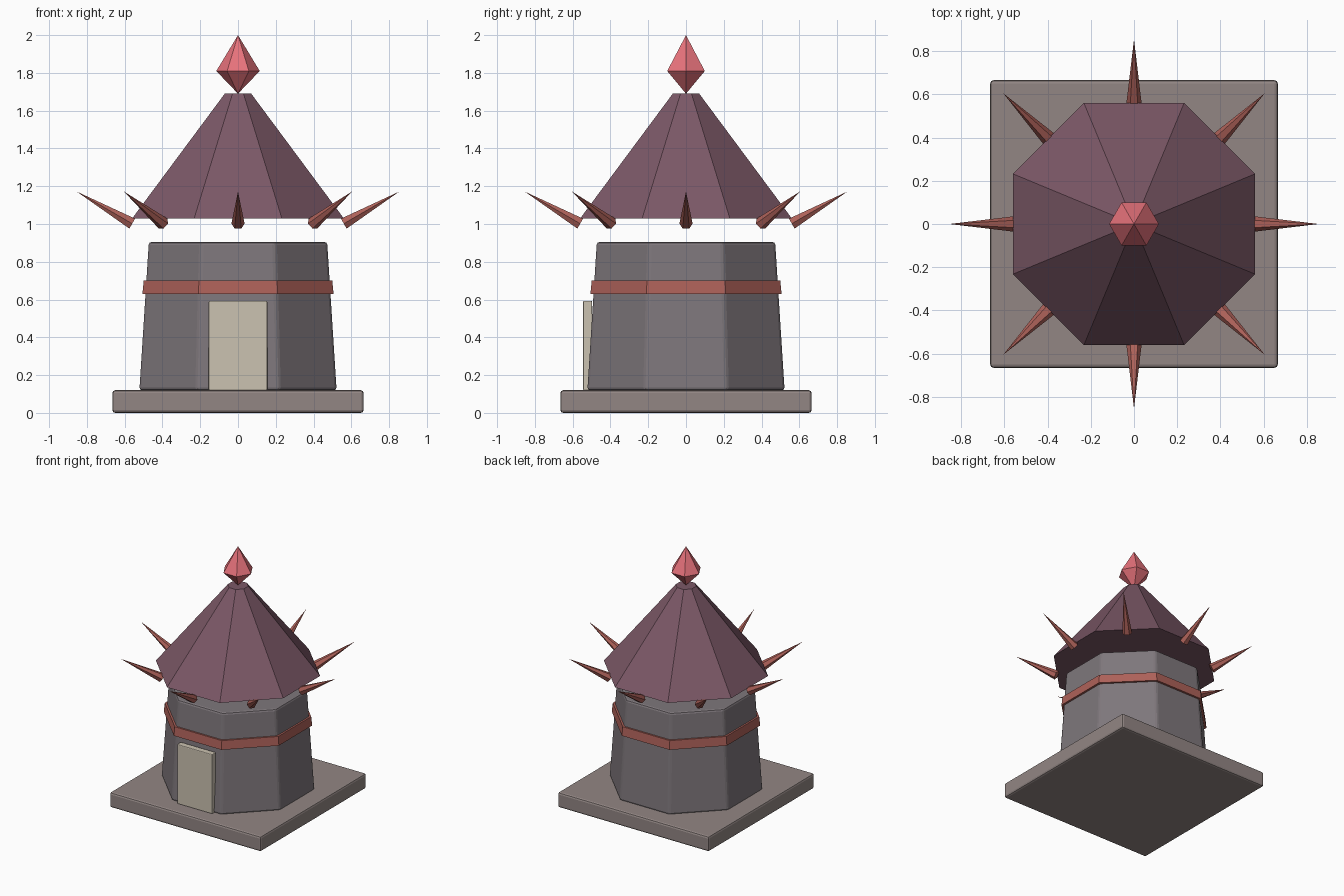
import bpy, bmesh
from math import sin, cos, pi, radians
from mathutils import Matrix

if "Cube" in bpy.data.objects:
    bpy.data.objects.remove(bpy.data.objects["Cube"])


def material(name, color):
    m = bpy.data.materials.new(name)
    m.diffuse_color = (*color, 1)
    m.use_nodes = True
    m.node_tree.nodes["Principled BSDF"].inputs["Base Color"].default_value = m.diffuse_color
    return m


stone = material("stone", (0.21, 0.185, 0.2))
slab_stone = material("slab_stone", (0.29, 0.24, 0.23))
wood = material("pale_wood", (0.60, 0.54, 0.44))
copper = material("copper", (0.42, 0.12, 0.10))
slate = material("slate", (0.20, 0.098, 0.135))
crystal = material("crystal", (0.80, 0.17, 0.20))


def finish(name, bm, mat, bevel=0):
    bmesh.ops.recalc_face_normals(bm, faces=bm.faces)
    me = bpy.data.meshes.new(name)
    bm.to_mesh(me)
    bm.free()
    me.materials.append(mat)
    ob = bpy.data.objects.new(name, me)
    bpy.context.collection.objects.link(ob)
    if bevel:
        mod = ob.modifiers.new("soft_edges", 'BEVEL')
        mod.width, mod.segments = bevel, 2
    return ob


def prism(name, sides, profile, phase, mat, bevel=0, matrix=None):
    """Stack of n-sided rings from (radius, z) points; radius 0 is a point."""
    bm = bmesh.new()
    rings = []
    for r, z in profile:
        if r == 0:
            rings.append([bm.verts.new((0, 0, z))] * sides)
        else:
            rings.append([bm.verts.new((r * cos(phase + 2 * pi * i / sides),
                                        r * sin(phase + 2 * pi * i / sides), z))
                          for i in range(sides)])
    for a, b in zip(rings, rings[1:]):
        for i in range(sides):
            j = (i + 1) % sides
            bm.faces.new(list(dict.fromkeys((a[i], a[j], b[j], b[i]))))
    for ring, (r, z) in ((rings[0], profile[0]), (rings[-1], profile[-1])):
        if r:
            bm.faces.new(ring)
    if matrix:
        bm.transform(matrix)
    return finish(name, bm, mat, bevel)


def box(name, lo, hi, mat, bevel):
    bm = bmesh.new()
    bmesh.ops.create_cube(bm, size=1)
    for v in bm.verts:
        v.co = [(l + h) / 2 + c * (h - l) for c, l, h in zip(v.co, lo, hi)]
    return finish(name, bm, mat, bevel)


oct_scale = 1 / cos(pi / 8)   # flat-to-flat half width -> corner radius


def octagon(name, profile, mat, bevel=0):
    return prism(name, 8, [(a * oct_scale, z) for a, z in profile], pi / 8, mat, bevel)


# Base slab, tower, band and door
box("base_slab", (-0.665, -0.665, 0), (0.665, 0.665, 0.12), slab_stone, 0.015)
octagon("tower_body", [(0.522, 0.12), (0.472, 0.905)], stone, 0.015)
octagon("tower_band", [(0.506, 0.63), (0.499, 0.70)], copper)
box("door", (-0.155, -0.545, 0.12), (0.155, -0.497, 0.593), wood, 0.006)

# Floating roof and its crystal
octagon("roof", [(0.56, 1.03), (0.07, 1.69)], slate)
prism("roof_crystal", 6, [(0, 1.69), (0.115, 1.81), (0, 2.0)], 0, crystal)

# Ring of spikes under the eaves
for k in range(8):
    place = (Matrix.Rotation(k * pi / 4, 4, 'Z')
             @ Matrix.Translation((0.56, 0, 1.002))
             @ Matrix.Rotation(radians(60), 4, 'Y'))
    prism(f"roof_spike_{k + 1}", 6, [(0.035, 0), (0, 0.34)], pi / 6, copper, matrix=place)
